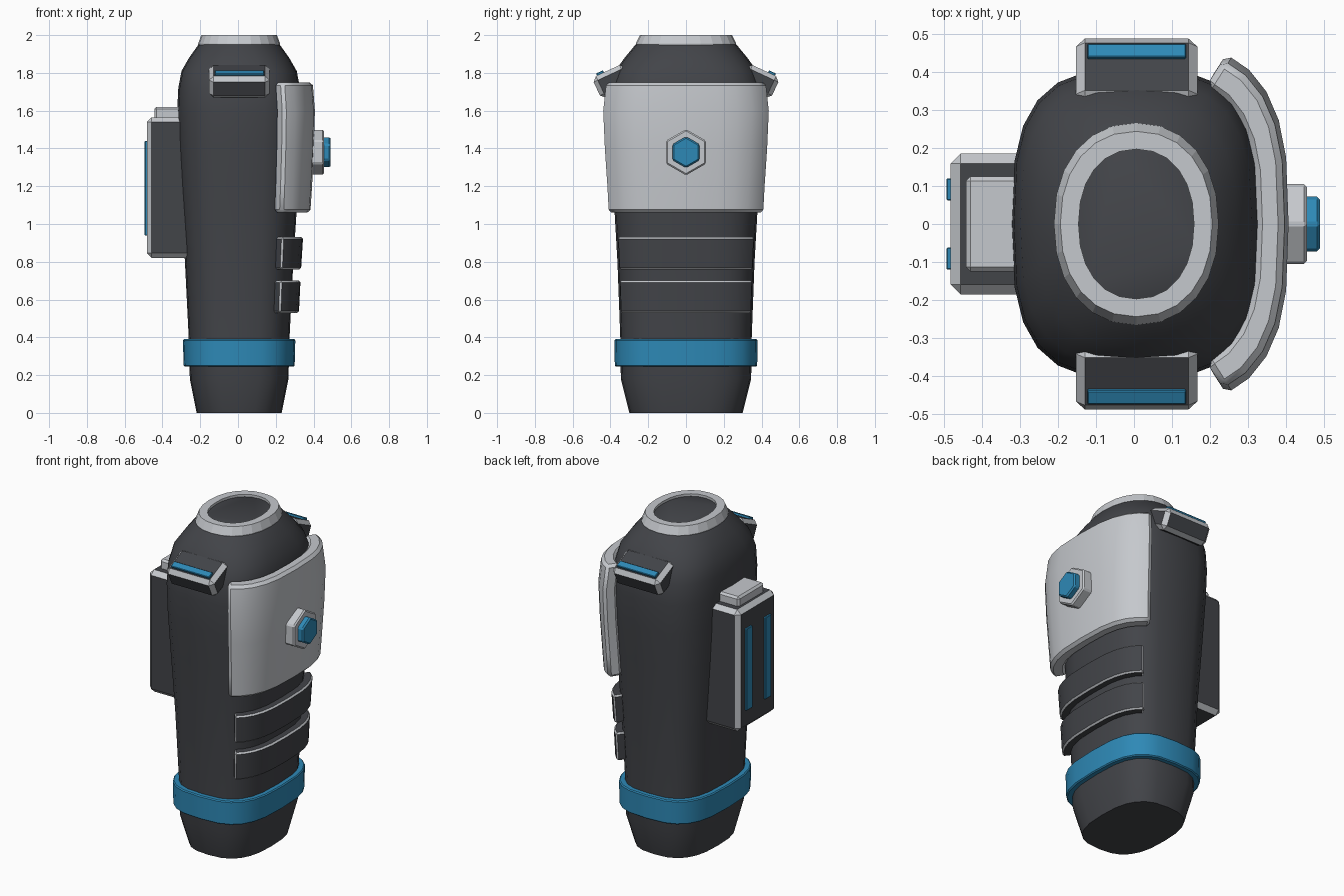
import bpy, bmesh, math
from mathutils import Matrix, Vector

if "Cube" in bpy.data.objects:
    bpy.data.objects.remove(bpy.data.objects["Cube"])


def material(name, rgb):
    m = bpy.data.materials.new(name)
    m.diffuse_color = (*rgb, 1)
    m.use_nodes = True
    m.node_tree.nodes["Principled BSDF"].inputs["Base Color"].default_value = m.diffuse_color
    return m


DARK = material("dark_shell", (0.055, 0.058, 0.066))
LIGHT = material("light_metal", (0.56, 0.58, 0.61))
BLUE = material("blue_accent", (0.027, 0.25, 0.47))

# Body profile: z, half width x, half depth y, squareness
PROFILE = [
    (0.0, 0.225, 0.30, 2.7), (0.18, 0.261, 0.345, 3), (0.40, 0.267, 0.348, 3),
    (0.80, 0.287, 0.363, 3), (1.20, 0.313, 0.386, 3), (1.42, 0.324, 0.402, 3),
    (1.60, 0.328, 0.410, 3), (1.72, 0.322, 0.402, 3), (1.81, 0.305, 0.375, 2.8),
    (1.88, 0.265, 0.325, 2.5), (1.95, 0.215, 0.267, 2.2), (1.985, 0.17, 0.215, 2.2)]
CX = 0.006


def section(z):
    for lo, hi in zip(PROFILE, PROFILE[1:]):
        if z <= hi[0]:
            f = (z - lo[0]) / (hi[0] - lo[0])
            return [p + (q - p) * f for p, q in zip(lo[1:], hi[1:])]


def point(t, z, a, b, p):
    c, s = math.cos(t), math.sin(t)
    return Vector((CX + a * math.copysign(abs(c) ** (2 / p), c),
                   b * math.copysign(abs(s) ** (2 / p), s), z))


def ring(z, a, b, p, n=24):
    return [point(math.tau * i / n, z, a, b, p) for i in range(n)]


def finish(name, bm, mats, bevel=0, smooth=True):
    bmesh.ops.recalc_face_normals(bm, faces=bm.faces)
    if bevel:
        edges = [e for e in bm.edges if e.is_manifold and e.calc_face_angle() > 0.9]
        bmesh.ops.bevel(bm, geom=edges, offset=bevel, segments=1, profile=0.5,
                        affect='EDGES', material=len(mats) - 1, clamp_overlap=True)
    me = bpy.data.meshes.new(name)
    bm.to_mesh(me)
    bm.free()
    for m in mats:
        me.materials.append(m)
    ob = bpy.data.objects.new(name, me)
    bpy.context.collection.objects.link(ob)
    if smooth:
        bpy.ops.object.select_all(action='DESELECT')
        ob.select_set(True)
        bpy.context.view_layer.objects.active = ob
        bpy.ops.object.shade_smooth_by_angle(angle=math.radians(35))
    return ob


def loft(name, rows, mats, caps=True, bevel=0, smooth=True):
    bm = bmesh.new()
    loops = [[bm.verts.new(v) for v in r] for r in rows]
    n = len(rows[0])
    for a, b in zip(loops, loops[1:]):
        for i in range(n):
            j = (i + 1) % n
            bm.faces.new((a[i], a[j], b[j], b[i]))
    if caps:
        bm.faces.new(loops[0][::-1])
        bm.faces.new(loops[-1])
    return finish(name, bm, mats, bevel, smooth)


def shell(name, zs, inner, outer, half_angle, mats, bevel, n=10):
    """Curved panel that follows the body surface around the +x side."""
    ts = [math.radians(half_angle) * (2 * i / n - 1) for i in range(n + 1)]
    rows = []
    for z in zs:
        a, b, p = section(z)
        rows.append([point(t, z, a + outer, b + outer, p) for t in ts] +
                    [point(t, z, a + inner, b + inner, p) for t in reversed(ts)])
    return loft(name, rows, mats, bevel=bevel)


def box(name, lo, hi, mats, bevel=0, matrix=Matrix()):
    lo, hi = Vector(lo), Vector(hi)
    bm = bmesh.new()
    size = Matrix.Diagonal((*(hi - lo), 1))
    bmesh.ops.create_cube(bm, size=1, matrix=matrix @ Matrix.Translation((lo + hi) / 2) @ size)
    return finish(name, bm, mats, bevel, smooth=False)


def hexagon(name, x0, x1, r, mats, bevel):
    rows = [[(x, r * math.sin(k * math.pi / 3), 1.38 + r * math.cos(k * math.pi / 3))
             for k in range(6)] for x in (x0, x1)]
    return loft(name, rows, mats, bevel=bevel, smooth=False)


# Main body
loft("body", [ring(*r) for r in PROFILE], [DARK])

# Top collar
loft("collar", [ring(1.93, 0.215, 0.266, 2.2), ring(1.955, 0.217, 0.266, 2.2),
                ring(2.0, 0.20, 0.244, 2.2), ring(2.0, 0.152, 0.197, 2.2),
                ring(1.97, 0.152, 0.197, 2.2)], [LIGHT], caps=False, smooth=False)

# Blue band near the bottom
rows = []
for z in (0.245, 0.39):
    a, b, p = section(z)
    rows.append(ring(z, a + 0.031, b + 0.031, p))
loft("lower_band", rows, [BLUE], bevel=0.006)

# Large curved plate and the two ribs below it
shell("outer_plate", (1.06, 1.2, 1.4, 1.6, 1.75), 0.0, 0.073, 63, [LIGHT], 0.016)
for i, z in enumerate((0.53, 0.76)):
    shell(f"rib_{i + 1}", (z, z + 0.17), -0.01, 0.043, 56, [DARK, LIGHT], 0.009)

# Hexagonal bolt
hexagon("bolt_base", 0.36, 0.455, 0.122, [LIGHT], 0.008)
hexagon("bolt_core", 0.44, 0.49, 0.083, [BLUE], 0.008)

# Side pack with cap and light strips
box("pack", (-0.483, -0.185, 0.82), (-0.2, 0.185, 1.565), [DARK, LIGHT], 0.026)
box("pack_cap", (-0.443, -0.125, 1.55), (-0.25, 0.125, 1.62), [LIGHT], 0.012)
for side in (-1, 1):
    box(f"pack_strip_{side}", (-0.494, side * 0.091 - 0.029, 0.94),
        (-0.47, side * 0.091 + 0.029, 1.44), [BLUE], 0.003)

# Tilted shoulder pods with strips, front and back
for side, label in ((-1, "front"), (1, "back")):
    m = (Matrix.Translation((0.007, side * 0.388, 1.755)) @
         Matrix.Rotation(-side * math.radians(25), 4, 'X'))
    box(f"{label}_pod", (-0.16, -0.093, -0.063), (0.16, 0.093, 0.063),
        [DARK, LIGHT], 0.024, m)
    y = sorted((side * 0.022, side * 0.062))
    box(f"{label}_pod_strip", (-0.13, y[0], 0.05), (0.13, y[1], 0.075),
        [BLUE], 0.003, m)
